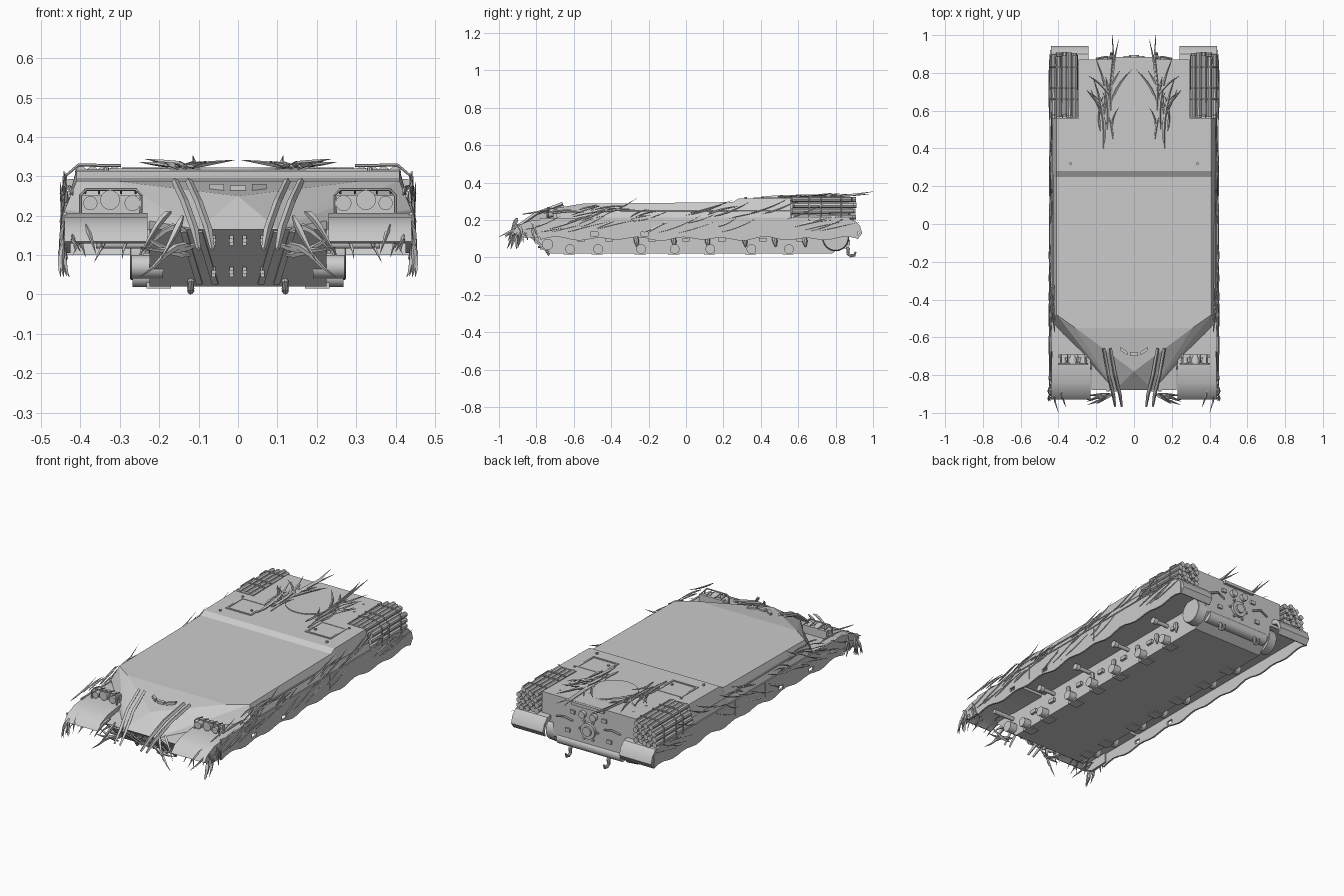
import bpy, bmesh, math, random
from mathutils import Vector, Matrix
random.seed(4)
R = random.uniform


def finish(bm, name, mirror=False, smooth=True):
    bmesh.ops.recalc_face_normals(bm, faces=bm.faces)
    me = bpy.data.meshes.new(name)
    bm.to_mesh(me)
    bm.free()
    ob = bpy.data.objects.new(name, me)
    bpy.context.collection.objects.link(ob)
    if smooth:
        for p in me.polygons:
            p.use_smooth = True
        me.set_sharp_from_angle(angle=math.radians(35))
    if mirror:
        ob.modifiers.new("mirror", 'MIRROR')
    return ob


def box(bm, x0, x1, y0, y1, z0, z1):
    m = Matrix.Translation(((x0 + x1) / 2, (y0 + y1) / 2, (z0 + z1) / 2))
    bmesh.ops.create_cube(bm, size=1, matrix=m @ Matrix.Diagonal((x1 - x0, y1 - y0, z1 - z0, 1)))


def loft(bm, rings):
    rings = [[bm.verts.new(p) for p in r] for r in rings]
    n = len(rings[0])
    for a, b in zip(rings, rings[1:]):
        for i in range(n):
            bm.faces.new((a[i], a[(i + 1) % n], b[(i + 1) % n], b[i]))
    bm.faces.new(rings[0])
    bm.faces.new(rings[-1])


def prism(bm, profile, x0, x1):
    loft(bm, [[(x, y, z) for y, z in profile] for x in (x0, x1)])


def tube(bm, pts, radii, n=12):
    pts = [Vector(p) for p in pts]
    if not isinstance(radii, (list, tuple)):
        radii = [radii] * len(pts)
    u, rings = Vector((0.31, 0.2, 0.93)), []
    for i, p in enumerate(pts):
        t = (pts[min(i + 1, len(pts) - 1)] - pts[max(i - 1, 0)]).normalized()
        u = (u - t * u.dot(t)).normalized()
        v = t.cross(u)
        rings.append([p + radii[i] * (math.cos(a) * u + math.sin(a) * v)
                      for a in (2 * math.pi * k / n for k in range(n))])
    loft(bm, rings)


def blade(bm, start, step, bend, r=0.005):
    s, d, b = Vector(start), Vector(step), Vector(bend)
    pts = [s + d * t + b * (t * t - .4 * t) for t in (0, .2, .4, .6, .8, 1)]
    for p in pts:
        p.y, p.z = max(-.985, min(.985, p.y)), max(.045, min(.345, p.z))
    tube(bm, pts, [r * k for k in (.35, .9, 1, .8, .5, .08)], 4)


# Lower hull tub with sloped bow and tail
bm = bmesh.new()
prism(bm, [(-.88, .165), (-.72, .02), (.78, .02), (.87, .09), (.87, .21), (-.6, .21)], -.225, .225)
finish(bm, "lower_hull", smooth=False)

# Upper hull deck with step behind the turret area
bm = bmesh.new()
loft(bm, [[(s * x, y, z) for s, x, z in ((-1, .44, .165), (-1, .44, .215), (-1, .41, t),
                                        (1, .41, t), (1, .44, .215), (1, .44, .165))]
          for y, t in ((-.48, .288), (.25, .296), (.28, .314), (.56, .318))])
finish(bm, "upper_hull", smooth=False)
bm = bmesh.new()
loft(bm, [[(-.295, y, .165), (-.295, y, t), (.295, y, t), (.295, y, .165)]
          for y, t in ((.56, .318), (.87, .323))])
box(bm, -.44, .44, .56, .87, .165, .2)
finish(bm, "engine_deck", smooth=False)

# Wedge shaped prow
bm = bmesh.new()
for x, y, z in ((.41, -.48, .288), (.44, -.48, .215), (.44, -.51, .215), (.44, -.51, .165),
                (.31, -.55, .288), (.11, -.69, .265), (0, -.78, .25), (.1, -.88, .166)):
    for s in (-1, 1):
        bm.verts.new((s * x, y, z))
bmesh.ops.remove_doubles(bm, verts=bm.verts, dist=1e-4)
bmesh.ops.convex_hull(bm, input=bm.verts)
bmesh.ops.dissolve_limit(bm, angle_limit=.03, verts=bm.verts, edges=bm.edges)
finish(bm, "prow", smooth=False)

# Front and rear mudguards
bm = bmesh.new()
prism(bm, [(-.5, .205), (-.74, .207), (-.84, .195), (-.9, .17), (-.93, .135), (-.92, .13),
           (-.86, .165), (-.5, .165)], .23, .44)
prism(bm, [(-.89, .17), (-.92, .13), (-.86, .105), (-.75, .11), (-.75, .17)], .425, .44)
prism(bm, [(.86, .205), (.9, .2), (.93, .17), (.942, .13), (.92, .1), (.915, .1), (.925, .13),
           (.91, .165), (.86, .185)], .24, .44)
finish(bm, "mudguards", True)

# Side skirts with a wavy lower edge and step holes
low = [(.92 - i * .0425, .1 + .008 * math.sin(i * 1.2) + .004 * math.sin(i * .7)) for i in range(41)]
bm = bmesh.new()
prism(bm, [(-.78, .21), (.87, .21), (.92, .17)] + low, .434, .444)
skirt = finish(bm, "side_skirts", smooth=False)
bm = bmesh.new()
for y in (-.49, -.22):
    box(bm, .4, .5, y - .02, y + .02, .116, .136)
cutter = finish(bm, "skirt_hole_cutter", smooth=False)
cutter.hide_render = True
cutter.hide_viewport = True
mod = skirt.modifiers.new("holes", 'BOOLEAN')
mod.object, mod.solver = cutter, 'EXACT'
skirt.modifiers.new("mirror", 'MIRROR')

# Skirt rails and panel seams
bm = bmesh.new()
box(bm, .437, .447, -.5, .87, .207, .213)
for y in (-.35, -.08, .19):
    box(bm, .44, .446, y - .003, y + .003, .125, .21)
tube(bm, [(.427, -.35, .25), (.427, .56, .25)], .004, 6)
finish(bm, "skirt_rails", True)

# Suspension hubs, dampers, roller stubs and belly pads
bm = bmesh.new()
for y in (-.62, -.47, -.24, -.06, .13, .35, .55):
    tube(bm, [(.22, y, .045), (.268, y, .045)], .026, 16)
    box(bm, .22, .24, y + .04, y + .08, .085, .105)
    box(bm, .17, .232, y - .035, y + .025, .015, .03)
for y in (-.27, -.07, .11, .31, .47, .63):
    tube(bm, [(.235, y, .115), (.24, y + .006, .085), (.24, y + .01, .055)], [.012, .014, .004], 8)
for y in (-.4, -.1, .22, .55):
    tube(bm, [(.22, y, .135), (.31, y, .135)], .011)
    tube(bm, [(.305, y, .135), (.33, y, .135)], .018)
finish(bm, "suspension_mounts", True)

# Front idler arms and rear final drives
bm = bmesh.new()
tube(bm, [(.19, -.74, .07), (.27, -.74, .07)], .03, 20)
tube(bm, [(.23, -.74, .128), (.36, -.74, .128)], .012)
finish(bm, "idler_arms", True)
bm = bmesh.new()
tube(bm, [(.22, .8, .105), (.24, .8, .105), (.272, .8, .105), (.274, .8, .105), (.274, .8, .105),
          (.25, .8, .105)], [.072, .07, .068, .066, .054, .05], 24)
finish(bm, "final_drives", True)

# Headlights with housing and guard frame
bm = bmesh.new()
for x, z, r in ((.375, .232, .018), (.325, .24, .025), (.268, .232, .02)):
    tube(bm, [(x, -.69, z), (x, -.73, z), (x, -.745, z), (x, -.745, z), (x, -.735, z)],
         [r * .6, r, r, r * .8, r * .8], 18)
box(bm, .25, .4, -.71, -.69, .2, .252)
tube(bm, [(.245, -.74, .205), (.245, -.74, .252), (.26, -.74, .267), (.385, -.74, .267),
          (.4, -.74, .252), (.4, -.74, .205)], .004, 6)
for x in (.26, .297, .353, .388):
    tube(bm, [(x, -.74, .267), (x, -.69, .257)], .003, 6)
finish(bm, "headlights", True)

# Driver periscopes
bm = bmesh.new()
box(bm, -.02, .02, -.698, -.678, .255, .277)
finish(bm, "centre_periscope", smooth=False)
bm = bmesh.new()
loft(bm, [[(.035, y, z), (.072, y + .026, z), (.072, y + .044, z), (.035, y + .018, z)]
          for y, z in ((-.695, .255), (-.695, .281))])
finish(bm, "side_periscopes", True, False)

# Lower bow ribs and track link brackets
bm = bmesh.new()
for x in (.05, .09):
    loft(bm, [[(x + d, y - .008, z), (x + d + .016, y - .008, z),
               (x + d + .016, y + .02, z + .01), (x + d, y + .02, z + .01)]
              for d, y, z in ((0, -.735, .025), (.04, -.88, .158))])
for x in (.017, .062):
    for y, z in ((-.855, .137), (-.768, .057)):
        box(bm, x - .005, x + .005, y - .012, y + .012, z - .013, z + .013)
        tube(bm, [(x, y - .01, z), (x, y - .022, z)], .006, 8)
finish(bm, "bow_brackets", True)

# Planks lashed over the glacis
bm = bmesh.new()
for x in (.115, .15):
    tube(bm, [(x + .01, -.66, .288), (x - .015, -.8, .235), (x - .04, -.9, .165), (x - .05, -.965, .115)],
         [.009, .01, .01, .006], 4)
finish(bm, "glacis_planks", True, False)

# Log bundles with straps
bm = bmesh.new()
for i in range(5):
    for j in range(4):
        if (i, j) != (4, 3):
            x, z = .314 + .028 * i, .217 + .031 * j
            tube(bm, [(x, R(.56, .58), z), (x + R(-.003, .003), R(.885, .912), z)], [.0155, .0145], 10)
finish(bm, "log_bundles", True)
bm = bmesh.new()
for y in (.66, .72, .83):
    tube(bm, [(.297, y, .327), (.405, y, .329), (.442, y, .298), (.444, y, .2), (.43, y, .19)], .004, 6)
finish(bm, "log_straps", True)

# Engine deck hatches, ring and bolts
bm = bmesh.new()
for y0, y1, x0, x1 in ((.36, .37, .17, .33), (.5, .51, .17, .33), (.36, .51, .17, .18), (.36, .51, .32, .33)):
    box(bm, x0, x1, y0, y1, .31, .3195)
for x, y in ((.335, .32), (.335, .52), (.2, .41), (.24, .7), (.23, .8)):
    tube(bm, [(x, y, .31), (x, y, .323)], .007, 8)
finish(bm, "deck_hatches", True)
bm = bmesh.new()
tube(bm, [(0, .65, .31), (0, .65, .322)], .13, 32)
finish(bm, "deck_round_cover")

# Tail plate: transmission drum, round cover, brackets
bm = bmesh.new()
tube(bm, [(-.2, .845, .08), (.2, .845, .08)], .033, 20)
tube(bm, [(0, .86, .18), (0, .885, .18)], .045, 24)
tube(bm, [(0, .88, .18), (0, .895, .18)], .026, 16)
box(bm, -.1, .1, .865, .885, .305, .322)
for a in range(6):
    x, z = .056 * math.cos(a * 1.047), .18 + .056 * math.sin(a * 1.047)
    tube(bm, [(x, .865, z), (x, .88, z)], .007, 8)
finish(bm, "tail_cover")
bm = bmesh.new()
tube(bm, [(.035, .865, .265), (.035, .89, .265)], .02, 14)
for x, z in ((.1, .26), (.13, .15)):
    box(bm, x - .014, x + .014, .865, .88, z - .01, z + .01)
tube(bm, [(.1, .875, .21), (.15, .885, .225), (.2, .875, .21)], .006, 6)
finish(bm, "tail_brackets", True)

# Tow hooks at rear, small eyes at the bow
bm = bmesh.new()
tube(bm, [(.12, .85, .065), (.12, .868, .045), (.12, .865, .02), (.12, .88, .009), (.12, .9, .012),
          (.12, .907, .03)], [.011, .01, .009, .009, .008, .005], 8)
tube(bm, [(.12, -.72, .045), (.12, -.745, .03), (.12, -.73, .015)], .009, 8)
finish(bm, "tow_hooks", True)

# Branches along the sides
bm = bmesh.new()
for i in range(42):
    y, z = R(-.88, .72), R(.13, .24)
    x = .447 if z < .22 else .44
    blade(bm, (x, y, z), (R(-.006, .004), R(.1, .24), R(.03, .07)), (R(-.012, .008), 0, R(-.04, .04)), R(.003, .005))
for i in range(6):
    blade(bm, (R(.41, .44), R(-.8, -.45), R(.2, .26)), (R(0, .02), R(.12, .2), R(.02, .05)), (0, 0, -.03), .005)
finish(bm, "side_branches", True, False)

# Branches hanging over the bow
bm = bmesh.new()
for i in range(11):
    blade(bm, (R(.25, .44), R(-.88, -.8), R(.14, .19)), (R(-.03, .03), R(-.1, -.05), R(-.05, 0)),
          (R(-.03, .03), 0, R(-.06, -.01)), R(.003, .006))
for i in range(11):
    blade(bm, (.443, R(-.92, -.82), R(.1, .19)), (R(-.01, .02), R(-.06, .04), R(-.08, -.02)), (-.02, 0, -.03), .007)
for x, z, dx, dz, bz in ((.11, .12, .12, .0, -.16), (.13, .16, .09, .03, -.14), (.12, .1, .11, .02, .06),
                         (.1, .13, .13, -.04, .05), (.14, .2, .04, -.09, -.04), (.17, .21, .06, -.05, -.1)):
    blade(bm, (x, -.9, z), (dx, R(-.06, .01), dz), (.03, 0, bz), .009)
tube(bm, [(.42, -.86, .17), (.42, -.94, .14), (.4, -1, .11)], [.003, .006, .001], 3)
finish(bm, "bow_branches", True, False)

# Branches spread over the engine deck
bm = bmesh.new()
for k in range(3):
    blade(bm, (.16 - .02 * k, .4 + .1 * k, .322), (R(-.04, .03), .36, .01), (R(-.1, .12), .03, .01), .009)
for i in range(13):
    blade(bm, (R(.11, .18), R(.45, .72), R(.322, .328)), (R(-.08, .1), R(.08, .2), R(0, .014)),
          (R(-.08, .08), 0, .006), R(.004, .007))
tube(bm, [(.13, .7, .33), (.11, .88, .333), (.115, 1, .352)], [.004, .007, .001], 3)
for i in range(4):
    blade(bm, (R(.36, .43), R(.5, .62), R(.3, .315)), (R(-.03, .01), R(.1, .25), R(0, .02)), (0, 0, -.01), .004)
finish(bm, "deck_branches", True, False)
